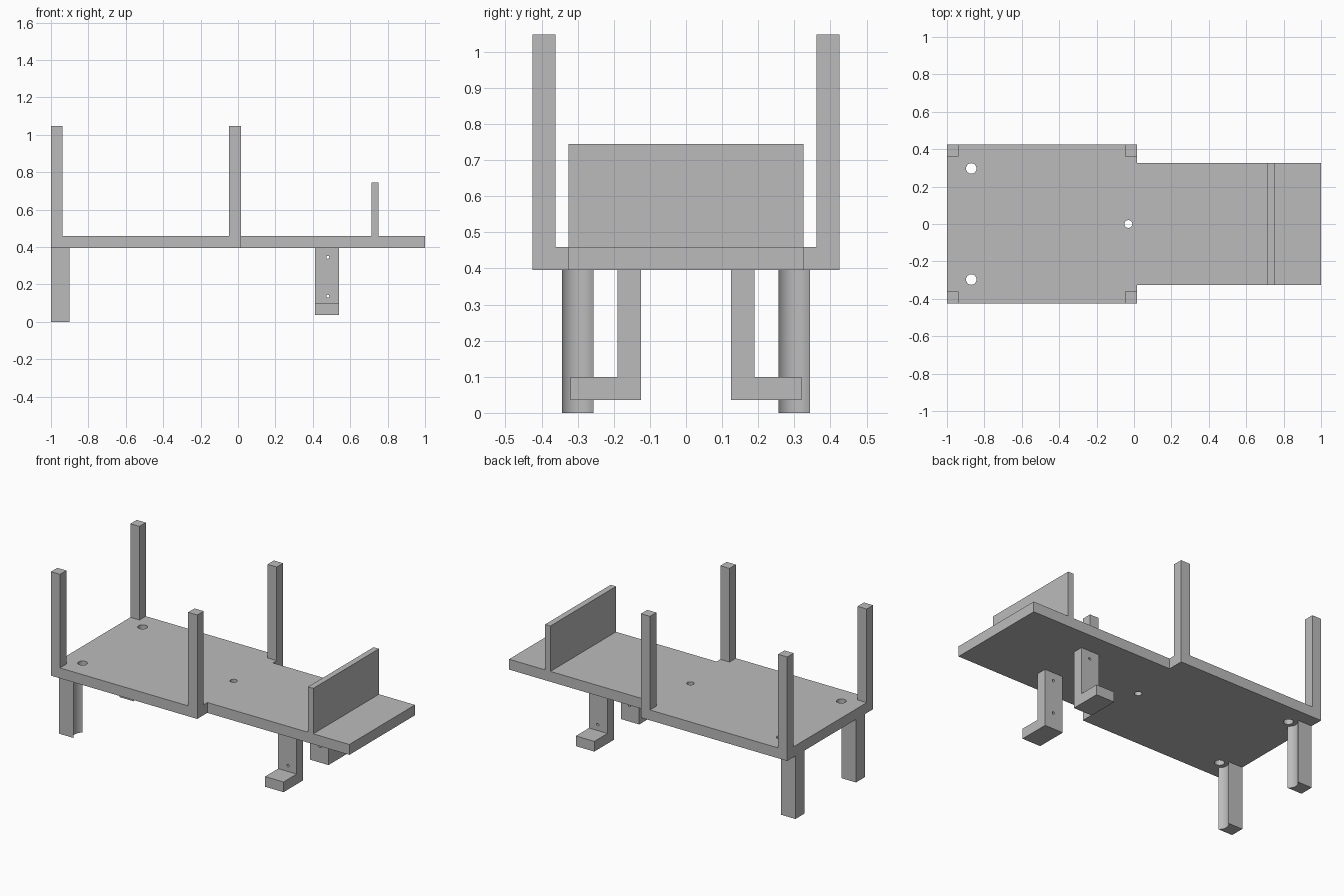
import bpy
import bmesh
import math
from mathutils import Matrix

cube = bpy.data.objects.get("Cube")
if cube:
    bpy.data.objects.remove(cube, do_unlink=True)

GREY = (0.5, 0.5, 0.5, 1.0)
grey = bpy.data.materials.new("plain grey")
grey.use_nodes = True
grey.diffuse_color = GREY
grey.node_tree.nodes["Principled BSDF"].inputs["Base Color"].default_value = GREY

DECK_LOW, DECK_TOP = 0.395, 0.46


def finish(name, bm):
    bmesh.ops.recalc_face_normals(bm, faces=bm.faces)
    mesh = bpy.data.meshes.new(name)
    bm.to_mesh(mesh)
    bm.free()
    mesh.materials.append(grey)
    obj = bpy.data.objects.new(name, mesh)
    bpy.context.collection.objects.link(obj)
    return obj


def prism(name, outline, axis, low, high):
    """Extrude an outline along x (outline in y, z) or z (outline in x, y)."""
    bm = bmesh.new()
    place = {"x": lambda a, b: (low, a, b), "z": lambda a, b: (a, b, low)}[axis]
    face = bm.faces.new([bm.verts.new(place(a, b)) for a, b in outline])
    new = bmesh.ops.extrude_face_region(bm, geom=[face])["geom"]
    step = high - low
    bmesh.ops.translate(bm, verts=[v for v in new if isinstance(v, bmesh.types.BMVert)],
                        vec=(step, 0, 0) if axis == "x" else (0, 0, step))
    return finish(name, bm)


def box(name, x0, x1, y0, y1, z0, z1):
    return prism(name, [(x0, y0), (x1, y0), (x1, y1), (x0, y1)], "z", z0, z1)


def drill(obj, centre, radius, depth, along_y=False):
    """Cut a round hole and keep the cutter hidden."""
    bm = bmesh.new()
    turn = Matrix.Rotation(math.pi / 2, 4, "X") if along_y else Matrix()
    bmesh.ops.create_cone(bm, cap_ends=True, segments=32, radius1=radius, radius2=radius,
                          depth=depth, matrix=Matrix.Translation(centre) @ turn)
    cutter = finish(obj.name + "_hole_cutter", bm)
    cutter.hide_render = True
    cutter.hide_viewport = True
    cutter.display_type = "WIRE"
    mod = obj.modifiers.new("hole", "BOOLEAN")
    mod.operation = "DIFFERENCE"
    mod.solver = "EXACT"
    mod.object = cutter


# Deck: wide at one end, narrow at the other
half = [(-1, 0.425), (0.015, 0.425), (0.015, 0.325), (1, 0.325)]
deck = prism("deck", half + [(x, -y) for x, y in reversed(half)], "z", DECK_LOW, DECK_TOP)
drill(deck, (-0.03, 0, 0.43), 0.021, 0.2)

# Upright plate across the narrow end
box("upright_plate", 0.713, 0.75, -0.325, 0.325, DECK_TOP, 0.745)

for side, s in (("back", 1), ("front", -1)):
    # Corner posts
    for end, x in (("right", -1), ("middle", -0.048)):
        y0, y1 = sorted((s * 0.362, s * 0.425))
        box(f"{side}_{end}_post", x, x + 0.063, y0, y1, DECK_TOP, 1.047)

    # Deck hole, with a leg hollowed by a round groove beside it
    hole_x, hole_y, groove = -0.87, s * 0.297, 0.053
    drill(deck, (hole_x, hole_y, 0.43), 0.028, 0.2)
    spread = math.acos(0.03 / groove)
    arc = [math.pi + spread * (1 - i / 8) for i in range(17)]
    outline = [(hole_x + groove * math.cos(a), s * 0.3 + groove * math.sin(a)) for a in arc]
    outline += [(-1, s * 0.3 + 0.044), (-1, s * 0.3 - 0.044)]
    leg = prism(f"{side}_leg", outline, "z", 0, DECK_LOW)
    bpy.ops.object.select_all(action="DESELECT")
    leg.select_set(True)
    bpy.context.view_layer.objects.active = leg
    bpy.ops.object.shade_smooth_by_angle(angle=math.radians(25))

    # L-shaped hanging bracket with two screw holes
    ell = [(0.125, DECK_LOW), (0.125, 0.036), (0.32, 0.036),
           (0.32, 0.1), (0.19, 0.1), (0.19, DECK_LOW)]
    bracket = prism(f"{side}_bracket", [(s * y, z) for y, z in ell], "x", 0.412, 0.54)
    for z in (0.137, 0.345):
        drill(bracket, (0.48, s * 0.157, z), 0.008, 0.1, along_y=True)
